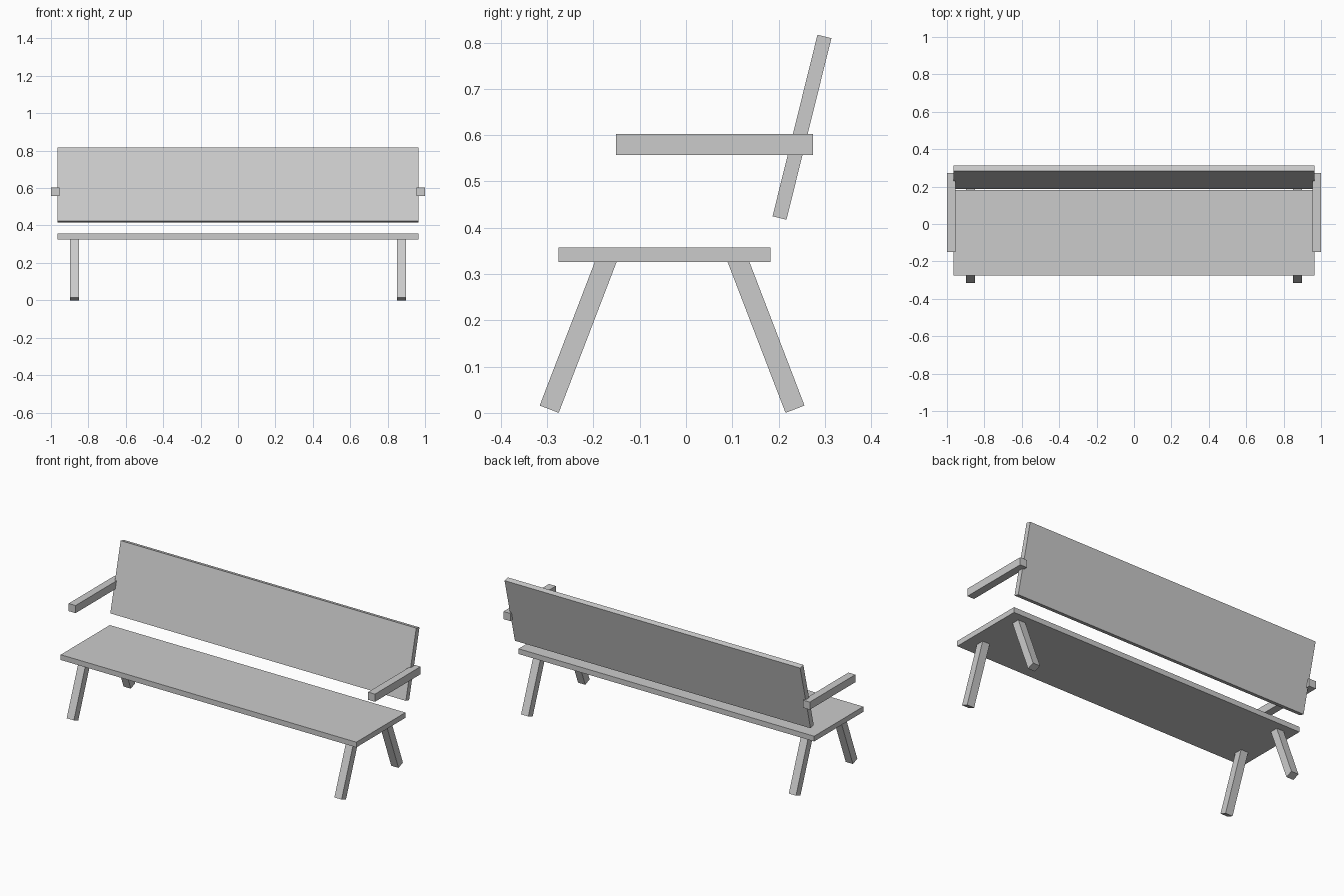
import bpy
from math import radians, sin, cos

if "Cube" in bpy.data.objects:
    bpy.data.objects.remove(bpy.data.objects["Cube"])


def box(name, size, centre, tilt=0.0):
    """Box of a given size, tilted about the x axis (degrees, positive leans the top to +y)."""
    bpy.ops.mesh.primitive_cube_add(size=1, location=centre)
    ob = bpy.context.object
    ob.name = name
    ob.scale = size
    bpy.ops.object.transform_apply(location=False, rotation=False, scale=True)
    ob.rotation_euler.x = -radians(tilt)
    return ob


# Seat and leaning backrest
box("seat", (1.93, 0.458, 0.031), (0, -0.046, 0.3415))
box("backrest", (1.93, 0.031, 0.404), (0, 0.2505, 0.617), 13.9)

# Splayed legs: tops are buried inside the seat
SPLAY, LEG = 21, 0.351
dy, dz = sin(radians(SPLAY)) * LEG / 2, cos(radians(SPLAY)) * LEG / 2
for side, sx in (("left", -1), ("right", 1)):
    box(f"front_leg_{side}", (0.047, 0.044, LEG), (sx * 0.874, -0.2955 + dy, 0.008 + dz), SPLAY)
    box(f"rear_leg_{side}", (0.047, 0.044, LEG), (sx * 0.874, 0.2355 - dy, 0.008 + dz), -SPLAY)
    # Armrest overlapping the backrest end
    box(f"armrest_{side}", (0.045, 0.425, 0.045), (sx * 0.9775, 0.0615, 0.58))
